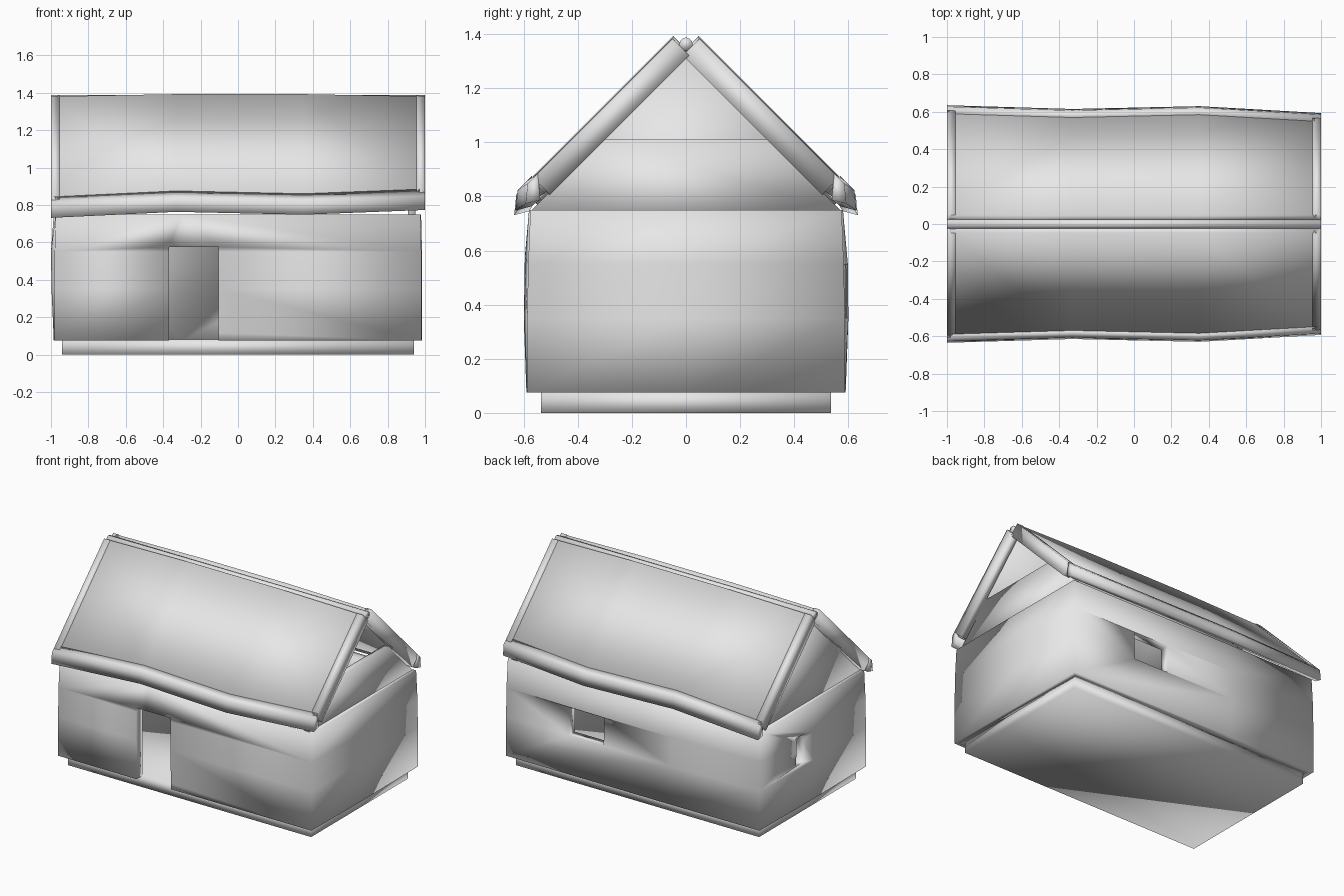
import bpy, bmesh, math

if "Cube" in bpy.data.objects:
    bpy.data.objects.remove(bpy.data.objects["Cube"])

mat = bpy.data.materials.new("plain_grey")
mat.diffuse_color = (0.8, 0.8, 0.8, 1)
mat.use_nodes = True
mat.node_tree.nodes["Principled BSDF"].inputs["Base Color"].default_value = mat.diffuse_color


def finish(name, bm):
    bmesh.ops.recalc_face_normals(bm, faces=bm.faces)
    me = bpy.data.meshes.new(name)
    bm.to_mesh(me)
    bm.free()
    ob = bpy.data.objects.new(name, me)
    bpy.context.collection.objects.link(ob)
    me.materials.append(mat)
    return ob


def loft(name, rings):
    """Closed solid through rings of points."""
    bm = bmesh.new()
    vs = [[bm.verts.new(p) for p in r] for r in rings]
    n = len(rings[0])
    for a, b in zip(vs, vs[1:]):
        for i in range(n):
            j = (i + 1) % n
            bm.faces.new((a[i], a[j], b[j], b[i]))
    bm.faces.new(vs[0])
    bm.faces.new(vs[-1][::-1])
    return finish(name, bm)


def rect(x0, x1, y0, y1, z):
    return [(x0, y0, z), (x1, y0, z), (x1, y1, z), (x0, y1, z)]


def box(name, x0, x1, y0, y1, z0, z1):
    return loft(name, [rect(x0, x1, y0, y1, z0), rect(x0, x1, y0, y1, z1)])


def bulged(x, y, left, side, z):
    """Wall outline whose sides swell out at their middles."""
    return [(-x, -y, z), (-0.3, -side, z), (x, -y, z), (x + 0.004, 0, z),
            (x, y, z), (-0.3, side, z), (-x, y, z), (-left, 0, z)]


# Foundation slab
box("foundation", -0.94, 0.94, -0.535, 0.535, 0, 0.08)

# Slightly bulging hollow walls
walls = loft("walls", [bulged(0.98, 0.587, 0.985, 0.59, 0.075),
                       bulged(0.98, 0.587, 0.997, 0.6, 0.35),
                       bulged(0.98, 0.583, 1.0, 0.598, 0.55),
                       bulged(0.975, 0.575, 0.985, 0.58, 0.75)])
cutters = [box("room_cutter", -0.925, 0.92, -0.525, 0.525, 0.0, 1.0),
           box("door_cutter", -0.37, -0.105, -0.8, -0.4, 0.0, 0.575),
           box("back_window_cutter", 0.22, 0.49, 0.4, 0.8, 0.35, 0.545),
           box("end_window_cutter", -1.2, -0.8, 0.115, 0.2, 0.38, 0.575)]
bpy.context.view_layer.objects.active = walls
for c in cutters:
    c.hide_render = True
    m = walls.modifiers.new("cut", 'BOOLEAN')
    m.operation = 'DIFFERENCE'
    m.solver = 'EXACT'
    m.object = c
    bpy.ops.object.modifier_apply(modifier=m.name)
for c in cutters:
    bpy.data.objects.remove(c)

# Roof: t runs down the slope from the ridge, d goes into the roof
R = math.sqrt(0.5)
STATIONS = [(-1, 0.635, -0.012), (-0.33, 0.615, 0), (0.35, 0.63, 0), (1, 0.593, -0.012)]


def at(x):
    """Eave distance and ridge height change at x."""
    for (xa, ea, za), (xb, eb, zb) in zip(STATIONS, STATIONS[1:]):
        if x <= xb:
            f = (x - xa) / (xb - xa)
            return ea + (eb - ea) * f, za + (zb - za) * f


def strip(name, xs, side, end, d0, d1):
    """Solid along x from the ridge to a distance short of the eave."""
    rings = []
    for x in xs:
        e, dz = at(x)
        T = (e - 0.05) / R - end
        rings.append([(x, side * (0.05 + (t - d) * R), 1.395 + dz - (t + d) * R)
                      for t, d in ((0, d0), (T, d0), (T, d1), (0, d1))])
    loft(name, rings)


def eave(name, xs, side):
    """Eave board with an upright outer face."""
    rings = []
    for x in xs:
        e, dz = at(x)
        rings.append([(x, side * (e + dy), s - e + dz) for dy, s in
                      ((-0.045, 1.49), (-0.008, 1.453), (0, 1.378), (-0.055, 1.392))])
    loft(name, rings)


for side, label in ((-1, "front"), (1, "back")):
    strip(label + "_roof_panel", [-0.99, -0.33, 0.35, 0.99], side, 0.03, 0.004, 0.07)
    eave(label + "_eave_board", [-1, -0.33, 0.35, 1], side)
    strip(label + "_left_verge_board", [-1, -0.955], side, 0.04, 0, 0.088)
    strip(label + "_right_verge_board", [0.955, 1], side, 0.04, 0, 0.088)

# Ridge pole
loft("ridge_pole", [[(x, 0.025 * math.cos(i * math.pi / 6), 1.362 + 0.025 * math.sin(i * math.pi / 6))
                     for i in range(12)] for x in (-1, 1)])


# Gable ends: left closed, right only part way up
def gable(name, x0, x1, prof):
    loft(name, [[(x, y, z) for y, z in prof] for x in (x0, x1)])


gable("left_gable", -0.95, -0.91, [(-0.575, 0.745), (0.575, 0.745), (0, 1.32)])
gable("right_gable", 0.91, 0.95,
      [(-0.575, 0.745), (0.575, 0.745), (0.31, 1.01), (-0.31, 1.01)])

# Soft shading on every part
for ob in bpy.context.scene.objects:
    ob.select_set(True)
bpy.ops.object.shade_smooth()
